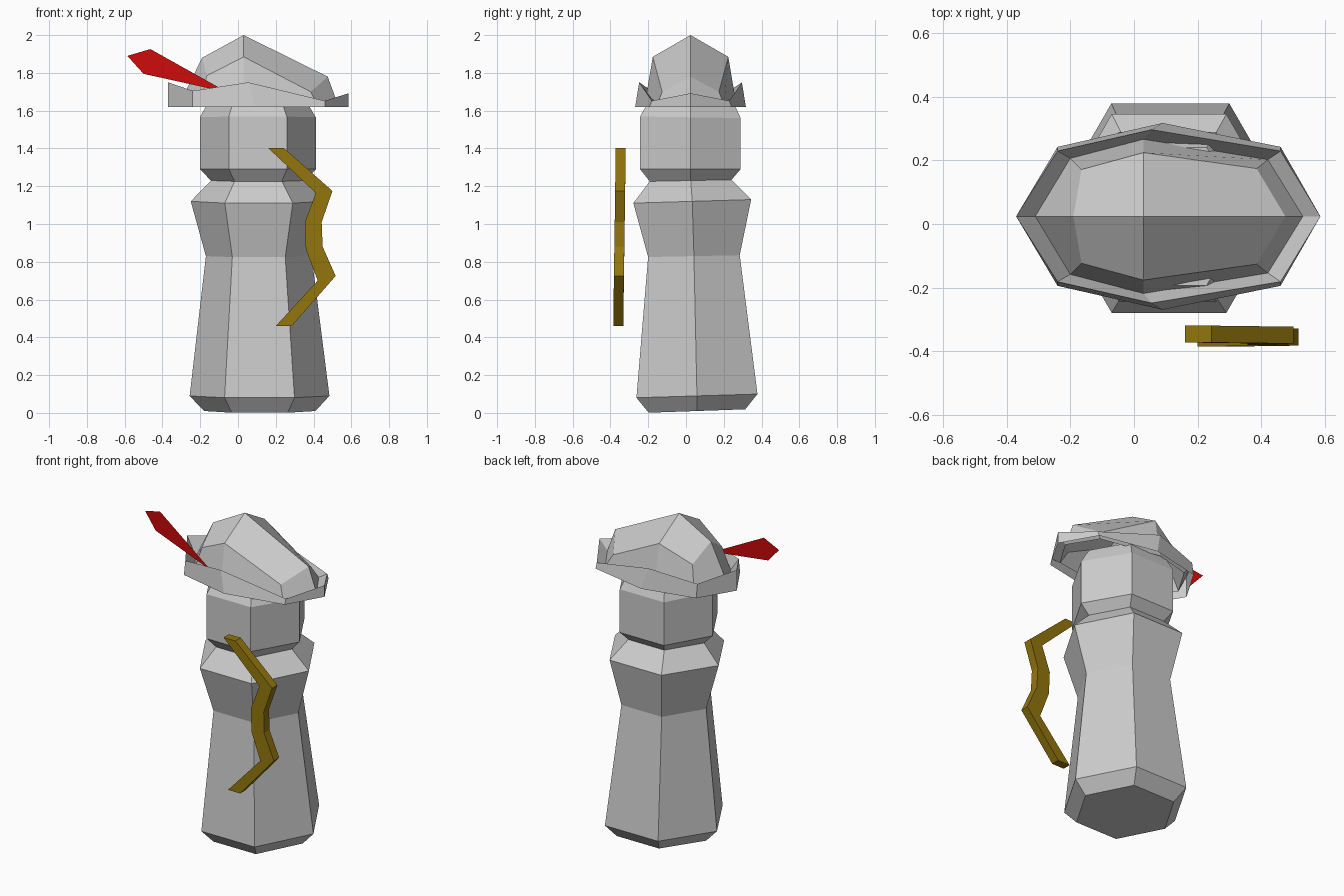
import bpy
from math import cos, sin, pi


def add_mesh(name, verts, faces, color=None):
    mesh = bpy.data.meshes.new(name)
    mesh.from_pydata(verts, [], faces)
    mesh.update()
    obj = bpy.data.objects.new(name, mesh)
    bpy.context.collection.objects.link(obj)
    if color:
        mat = bpy.data.materials.new(name + "_color")
        mat.diffuse_color = color
        mesh.materials.append(mat)
    return obj


def bridge(a, b, n):
    """Quads between two closed rings starting at vertex indices a and b."""
    return [(a + i, a + (i + 1) % n, b + (i + 1) % n, b + i) for i in range(n)]


def lofted_hexagons(name, rings):
    """Closed six-sided solid; ring = (z, radius, centre x, centre y, tilt)."""
    verts, faces = [], []
    for z, r, cx, cy, tilt in rings:
        for i in range(6):
            dy = r * sin(i * pi / 3)
            verts.append((cx + r * cos(i * pi / 3), cy + dy, z + tilt * dy))
    for k in range(len(rings) - 1):
        faces += bridge(6 * k, 6 * k + 6, 6)
    faces += [tuple(range(5, -1, -1)), tuple(range(len(verts) - 6, len(verts)))]
    return add_mesh(name, verts, faces)


# Body, neck and head: one hexagonal column
lofted_hexagons("body_and_head", [
    (0.01, 0.295, 0.115, 0.058, 0.035),
    (0.09, 0.37, 0.114, 0.058, 0.03),
    (0.83, 0.28, 0.11, 0.042, 0.02),
    (1.12, 0.36, 0.11, 0.033, 0.03),
    (1.23, 0.25, 0.107, 0.025, 0.02),
    (1.29, 0.307, 0.105, 0.023, 0.0),
    (1.565, 0.307, 0.105, 0.023, -0.015),
    (1.62, 0.275, 0.104, 0.024, 0.0),
    (1.66, 0.25, 0.103, 0.024, 0.0),
])

# Hat: half profiles (x, half width, z) from left to right, mirrored in y
HAT_Y = 0.024
HAT_RINGS = [
    # brim lower edge
    [(-0.37, 0, 1.62), (-0.24, 0.218, 1.62), (0.09, 0.293, 1.62),
     (0.46, 0.218, 1.62), (0.585, 0, 1.62)],
    # brim upper edge
    [(-0.37, 0, 1.75), (-0.24, 0.205, 1.705), (0.055, 0.272, 1.75),
     (0.46, 0.205, 1.652), (0.585, 0, 1.692)],
    # crown base
    [(-0.31, 0, 1.635), (-0.20, 0.182, 1.635), (0.03, 0.242, 1.635),
     (0.42, 0.178, 1.63), (0.53, 0, 1.63)],
    # crown shoulder
    [(-0.19, 0, 1.88), (-0.165, 0.147, 1.785), (0.03, 0.2, 1.885),
     (0.385, 0.15, 1.70), (0.475, 0, 1.78)],
]
verts, faces = [], []
for half in HAT_RINGS:
    verts += [(x, HAT_Y - w, z) for x, w, z in half]
    verts += [(x, HAT_Y + w, z) for x, w, z in half[-2:0:-1]]
for k in range(3):
    faces += bridge(8 * k, 8 * k + 8, 8)
verts.append((0.03, HAT_Y, 2.0))
faces += [(24 + i, 25 + i, 24 + (i + 2) % 8, 32) for i in range(0, 8, 2)]
add_mesh("hat", verts, faces)

# Feather: a flat blade leaning out of the brim
outline = [(-0.586, 1.89), (-0.50, 1.795), (-0.17, 1.722),
           (-0.06, 1.70), (-0.464, 1.926)]
add_mesh("hat_feather",
         [(x, -0.19 - 0.196 * (x + 0.06), z) for x, z in outline],
         [(0, 1, 2, 3, 4)], (0.6, 0.003, 0.003, 1))

# Bow: zigzag strip (left x, left z, right x, right z) given depth
strip = [(0.16, 1.402, 0.243, 1.402), (0.412, 1.164, 0.50, 1.175),
         (0.354, 1.01, 0.443, 1.01), (0.359, 0.868, 0.448, 0.88),
         (0.422, 0.70, 0.517, 0.725), (0.20, 0.46, 0.285, 0.46)]
verts, faces = [], []
for xl, zl, xr, zr in strip:
    y = -0.372 - 0.013 * (1.4 - zl) / 0.94
    verts += [(xl, y, zl), (xr, y, zr), (xr, y + 0.053, zr), (xl, y + 0.053, zl)]
for k in range(5):
    faces += [f[::-1] for f in bridge(4 * k, 4 * k + 4, 4)]
faces += [(0, 1, 2, 3), (23, 22, 21, 20)]
add_mesh("bow", verts, faces, (0.29, 0.18, 0.004, 1))
